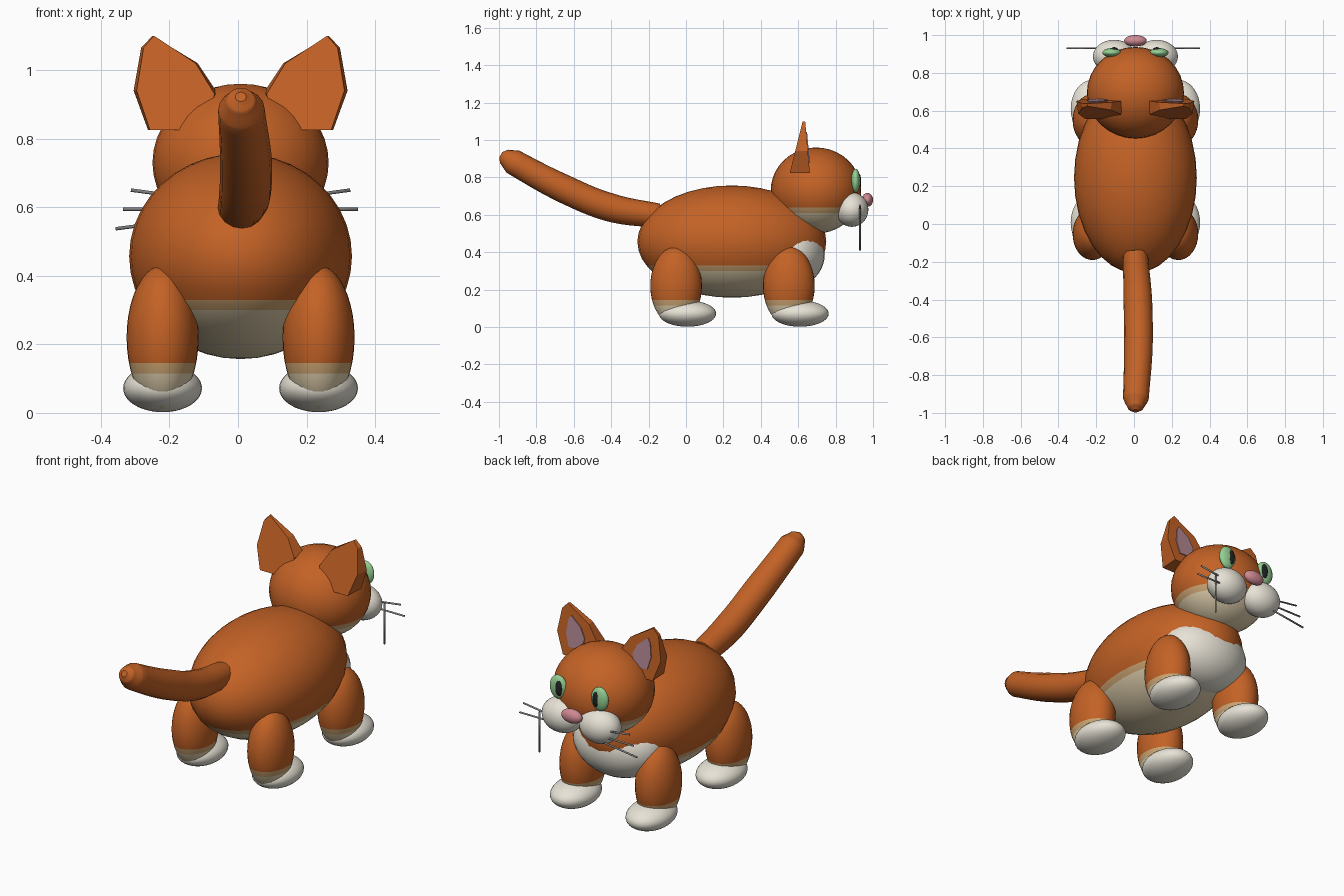
import bpy, bmesh, math
from mathutils import Vector, Matrix

if "Cube" in bpy.data.objects:
    bpy.data.objects.remove(bpy.data.objects["Cube"])

CX = 0.0075  # symmetry plane of the cat


def material(name, rgb):
    m = bpy.data.materials.new(name)
    m.diffuse_color = (*rgb, 1)
    m.use_nodes = True
    m.node_tree.nodes["Principled BSDF"].inputs["Base Color"].default_value = m.diffuse_color
    return m


ORANGE = material("orange fur", (0.55, 0.122, 0.019))
WHITE = material("white fur", (0.87, 0.83, 0.73))
CREAM = material("cream belly", (0.75, 0.63, 0.42))
TAN = material("tan edge", (0.61, 0.376, 0.17))
GREEN = material("green eye", (0.30, 0.63, 0.295))
BLACK = material("black pupil", (0.015, 0.015, 0.015))
PINK = material("pink nose", (0.62, 0.25, 0.29))
MAUVE = material("mauve inner ear", (0.45, 0.24, 0.29))
GREY = material("grey whisker", (0.22, 0.22, 0.22))


def finish(name, bm, mats, smooth=True):
    bmesh.ops.recalc_face_normals(bm, faces=bm.faces)
    for f in bm.faces:
        f.smooth = smooth
    me = bpy.data.meshes.new(name)
    bm.to_mesh(me)
    bm.free()
    for m in mats:
        me.materials.append(m)
    ob = bpy.data.objects.new(name, me)
    bpy.context.collection.objects.link(ob)
    return ob


def ball(name, c, r, mats, levels=()):
    """Ellipsoid; levels are z heights (top down) where the next colour begins."""
    bm = bmesh.new()
    bmesh.ops.create_uvsphere(bm, u_segments=32, v_segments=20, radius=1,
                              matrix=Matrix.Translation(c) @ Matrix.Diagonal((*r, 1)))
    for z in levels:
        bmesh.ops.bisect_plane(bm, geom=bm.verts[:] + bm.edges[:] + bm.faces[:],
                               plane_co=(0, 0, z), plane_no=(0, 0, 1))
    for f in bm.faces:
        f.material_index = sum(f.calc_center_median().z < z for z in levels)
    return finish(name, bm, mats)


def slab(name, front, back, mats):
    """Solid between two matching outlines."""
    bm = bmesh.new()
    a = [bm.verts.new(p) for p in front]
    b = [bm.verts.new(p) for p in back]
    bm.faces.new(a)
    bm.faces.new(b[::-1])
    for i in range(len(a)):
        j = (i + 1) % len(a)
        bm.faces.new((a[i], b[i], b[j], a[j]))
    return finish(name, bm, mats, False)


def whisker(name, p, q):
    p, q = Vector(p), Vector(q)
    d = q - p
    bm = bmesh.new()
    bmesh.ops.create_cone(bm, cap_ends=True, segments=6, radius1=0.005, radius2=0.005,
                          depth=d.length,
                          matrix=Matrix.Translation((p + q) / 2)
                          @ d.to_track_quat('Z', 'Y').to_matrix().to_4x4())
    finish(name, bm, [GREY])


# Body, chest and head
ball("body", (CX, 0.245, 0.457), (0.325, 0.505, 0.3), [ORANGE, TAN, CREAM], (0.33, 0.30))
ball("chest", (CX, 0.56, 0.39), (0.25, 0.182, 0.18), [WHITE])
ball("head", (CX, 0.695, 0.73), (0.257, 0.242, 0.23), [ORANGE, TAN, CREAM], (0.64, 0.61))
ball("nose", (CX, 0.97, 0.68), (0.06, 0.03, 0.037), [PINK])

# Ear outline in x (outward) and z
EAR = [(0.27, 0.825), (0.312, 0.94), (0.29, 1.065), (0.257, 1.10),
       (0.125, 1.02), (0.065, 0.93), (0.10, 0.825)]


def ear_front(z):
    return 0.662 - (z - 0.825) * 0.09


for side, s in (("left", -1), ("right", 1)):
    # Legs and paws
    for place, leg_y, paw_y in (("front", 0.55, 0.61), ("back", -0.053, 0.008)):
        x = CX + s * 0.2275
        ball(f"{place}_leg_{side}", (x, leg_y, 0.22), (0.105, 0.138, 0.21),
             [ORANGE, TAN, CREAM], (0.145, 0.115))
        ball(f"{place}_paw_{side}", (x, paw_y, 0.072), (0.115, 0.153, 0.07), [WHITE])
    # Face
    ball(f"muzzle_{side}", (CX + s * 0.112, 0.887, 0.628), (0.113, 0.088, 0.092), [WHITE])
    ball(f"eye_{side}", (CX + s * 0.125, 0.907, 0.782), (0.05, 0.024, 0.064), [GREEN])
    ball(f"pupil_{side}", (CX + s * 0.112, 0.922, 0.782), (0.02, 0.014, 0.042), [BLACK])
    # Ear, thinning towards the tip, with inner plate
    front = [(CX + s * x, ear_front(z), z) for x, z in EAR]
    back = [(CX + s * (0.2 + (x - 0.2) * 0.92), 0.555 + (z - 0.825) * 0.25, z) for x, z in EAR]
    slab(f"ear_{side}", front, back, [ORANGE])
    inner = [(0.205 + (x - 0.2) * 0.45, 0.955 + (z - 0.955) * 0.6) for x, z in EAR]
    slab(f"inner_ear_{side}",
         [(CX + s * x, ear_front(z) + 0.005, z) for x, z in inner],
         [(CX + s * x, ear_front(z) - 0.002, z) for x, z in inner], [MAUVE])
    # Whiskers
    whisker(f"whisker_top_{side}", (CX + s * 0.10, 0.93, 0.62), (CX + s * 0.32, 0.93, 0.65))
    whisker(f"whisker_middle_{side}", (CX + s * 0.12, 0.93, 0.594), (CX + s * 0.343, 0.93, 0.594))

# Lowest whiskers: one sloping, one hanging straight down
whisker("whisker_low_left", (-0.135, 0.93, 0.567), (-0.357, 0.93, 0.537))
whisker("whisker_low_right", (0.23, 0.93, 0.63), (0.23, 0.93, 0.41))

# Tail: bevelled curve
TAIL = [(0.006, -0.15, 0.595, 0.066), (0.02, -0.4, 0.638, 0.076), (0.023, -0.65, 0.738, 0.076),
        (0.01, -0.925, 0.884, 0.068), (0.008, -0.973, 0.912, 0.042), (0.008, -0.99, 0.922, 0.016)]
cu = bpy.data.curves.new("tail", 'CURVE')
cu.dimensions = '3D'
cu.bevel_depth = 1
cu.bevel_resolution = 6
cu.resolution_u = 8
cu.use_fill_caps = True
sp = cu.splines.new('BEZIER')
sp.bezier_points.add(len(TAIL) - 1)
for p, (x, y, z, r) in zip(sp.bezier_points, TAIL):
    p.co = (x, y, z)
    p.radius = r
    p.handle_left_type = p.handle_right_type = 'AUTO'
cu.materials.append(ORANGE)
tail = bpy.data.objects.new("tail", cu)
bpy.context.collection.objects.link(tail)
bpy.context.view_layer.objects.active = tail
tail.select_set(True)
bpy.ops.object.convert(target='MESH')
bpy.ops.object.shade_smooth_by_angle(angle=math.radians(50))
